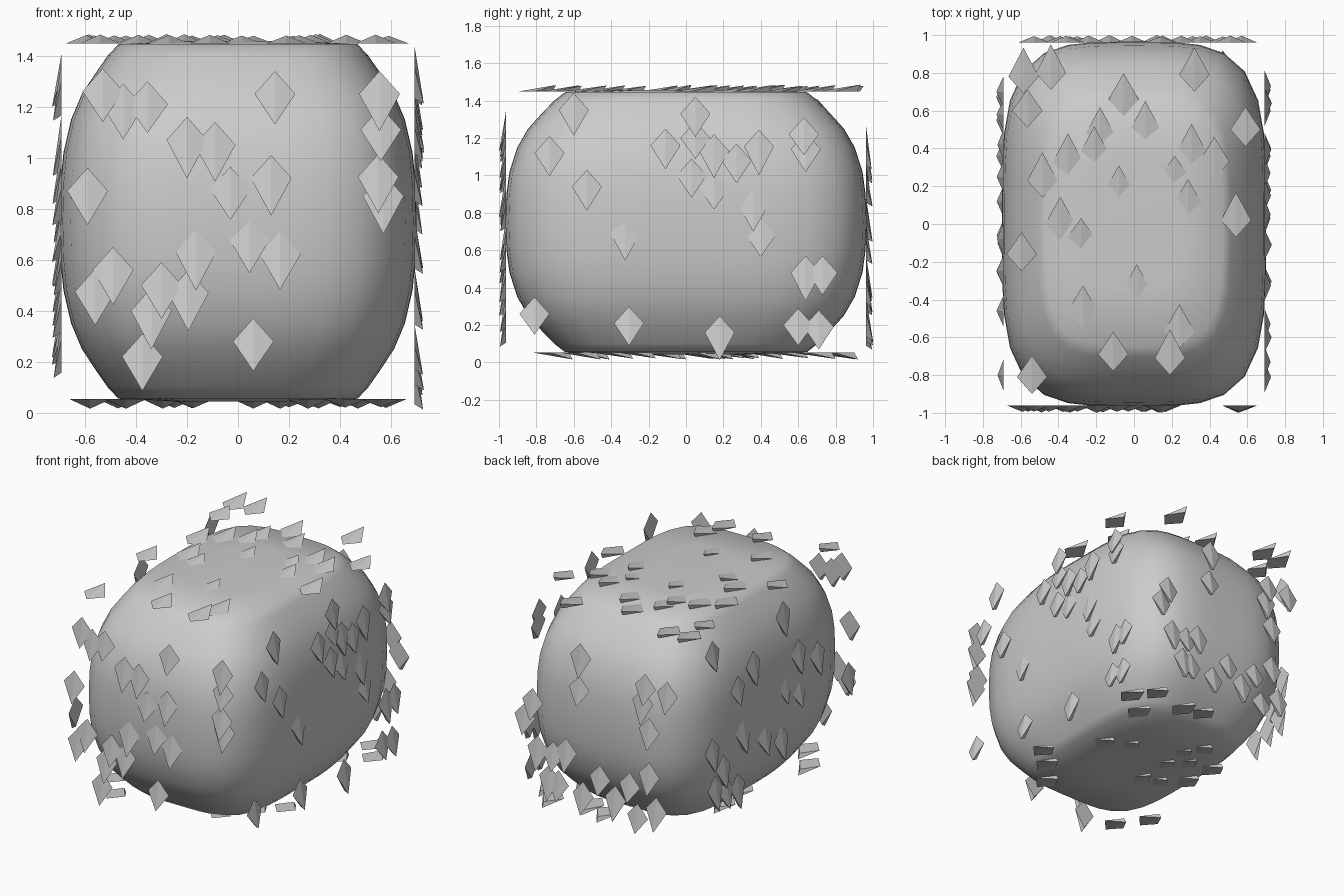
import bpy, bmesh, random
from math import cos, sin, pi
from mathutils import Vector

random.seed(4)


def finish(bm, name, smooth):
    bmesh.ops.recalc_face_normals(bm, faces=bm.faces)
    for f in bm.faces:
        f.smooth = smooth
    me = bpy.data.meshes.new(name)
    bm.to_mesh(me)
    bm.free()
    ob = bpy.data.objects.new(name, me)
    bpy.context.collection.objects.link(ob)
    return ob


# Barrel-like boulder body: rounded-rectangle rings lofted along z
HALF_X, HALF_Y, POWER, SIDES = 0.70, 0.965, 3.9, 40
half_profile = [(0, 1.0), (.15, .995), (.27, .978), (.40, .935), (.50, .875),
                (.58, .80), (.65, .73), (.695, .67), (.707, .35)]   # height, scale
profile = [(-h, s) for h, s in reversed(half_profile[1:])] + half_profile
bm = bmesh.new()
rings = []
for h, s in profile:
    ring = []
    for i in range(SIDES):
        a = 2 * pi * i / SIDES
        c, d = cos(a), sin(a)
        r = s * (abs(c) ** POWER + abs(d) ** POWER) ** (-1 / POWER)
        ring.append(bm.verts.new((c * r * HALF_X, d * r * HALF_Y, 0.75 + h)))
    rings.append(ring)
for lo, hi in zip(rings, rings[1:]):
    for i in range(SIDES):
        j = (i + 1) % SIDES
        bm.faces.new((lo[i], lo[j], hi[j], hi[i]))
bm.faces.new(rings[0])
bm.faces.new(rings[-1])
finish(bm, "body", True)


# Pointed scales: a flat kite on the face plane with its tip raised into a wedge
def scales(name, place, normal, tip, spots):
    normal, tip = Vector(normal), Vector(tip)
    side = normal.cross(tip)
    bm = bmesh.new()
    for spot in spots:
        c = Vector(place(*spot))
        length = random.uniform(0.11, 0.155)
        pts = (c - tip * 0.09, c + side * 0.08, c + tip * (length - 0.02),
               c - side * 0.08, c + tip * length + normal * random.uniform(0.03, 0.038))
        v = [bm.verts.new(p) for p in pts]
        bm.faces.new(v[:4])
        for i in range(4):
            bm.faces.new((v[i], v[(i + 1) % 4], v[4]))
    finish(bm, name, False)


# Scale positions on each side
front = [(-.53, 1.26), (-.45, 1.20), (-.355, 1.21), (-.20, 1.07), (-.09, 1.05),
         (-.59, .87), (-.03, .875), (.145, 1.25), (.13, .92), (.555, 1.25),
         (.56, 1.11), (.55, .925), (.57, .85), (-.49, .56), (-.56, .475),
         (-.30, .50), (-.34, .40), (-.375, .22), (-.165, .63), (-.195, .47),
         (.045, .68), (.165, .62), (.06, .28)]
back = [(.14, 1.18), (.15, .95), (-.36, 1.10), (-.53, 1.09), (-.34, .99),
        (-.39, .80), (-.39, .49), (.51, .77), (.57, .65), (.47, .45),
        (.35, .44), (.25, .49), (.31, .25), (-.01, .37), (-.24, .38), (-.13, .26),
        (-.445, .26), (-.30, .18), (.38, .27), (.12, .22)]
right = [(-.60, 1.35), (-.73, 1.12), (-.53, .94), (-.11, 1.16), (.05, 1.33),
         (.05, 1.20), (.15, 1.13), (.27, 1.08), (.39, 1.155), (.03, 1.0),
         (.15, .93), (.36, .84), (.63, 1.22), (.64, 1.14), (.40, .68),
         (-.325, .69), (.64, .48), (.73, .48), (-.81, .26), (-.305, .21),
         (.18, .16), (.60, .20), (.71, .19)]
left = [(.70, 1.32), (.42, .97), (.25, 1.08), (-.08, 1.30), (-.25, .97), (-.46, .88),
        (-.10, .80), (-.25, .71), (.36, .65), (.12, .52), (-.06, .44), (.70, .64),
        (.58, .48), (.55, .31), (.42, .29), (.67, .37), (-.80, .60)]
top = [(-.44, .80), (-.585, .78), (-.565, .60), (-.055, .66), (.32, .79), (.59, .50),
       (.06, .50), (-.18, .47), (-.21, .37), (-.35, .33), (-.485, .23), (-.08, .17),
       (.305, .38), (.425, .33), (.215, .25), (.285, .10), (.54, .02), (-.595, -.16),
       (-.39, .0), (-.28, -.08), (.015, -.36), (-.27, -.46), (.24, -.57),
       (-.11, -.69), (.19, -.71), (-.54, -.81)]
bottom = [(.58, .65), (.47, .79), (.40, .51), (.20, .73), (.06, .78), (.315, .05),
          (.165, .135), (.56, -.28), (.42, -.415), (.275, -.59), (-.175, .25),
          (-.25, .395), (-.18, .08), (-.29, .18), (-.295, -.12), (-.47, .24),
          (-.175, -.18), (-.445, .005), (-.44, -.73), (-.58, -.54)]

DOWN, BACK = (0, 0, -1), (0, 1, 0)
scales("front_scales", lambda u, v: (u, -.962, v), (0, -1, 0), DOWN, front)
scales("back_scales", lambda u, v: (u, .962, v), (0, 1, 0), DOWN, back)
scales("right_scales", lambda u, v: (.692, u, v), (1, 0, 0), DOWN, right)
scales("left_scales", lambda u, v: (-.692, u, v), (-1, 0, 0), DOWN, left)
scales("top_scales", lambda u, v: (u, v, 1.448), (0, 0, 1), BACK, top)
scales("bottom_scales", lambda u, v: (u, v, .053), (0, 0, -1), BACK, bottom)
